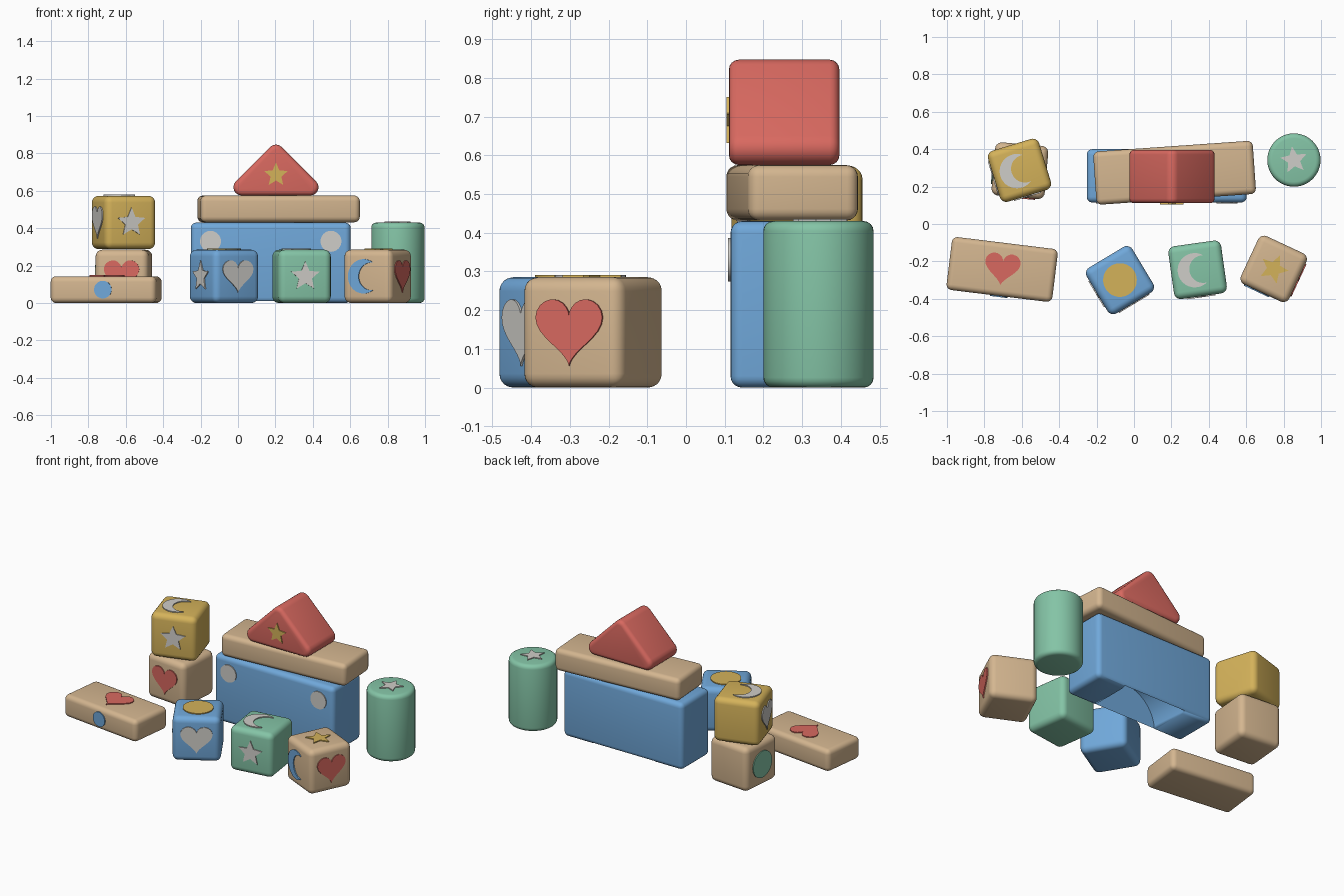
import bpy, bmesh, math
from mathutils import Matrix, Vector

if "Cube" in bpy.data.objects:
    bpy.data.objects.remove(bpy.data.objects["Cube"])


def mat(name, r, g, b):
    lin = lambda c: ((c / 255 + 0.055) / 1.055) ** 2.4
    m = bpy.data.materials.new(name)
    m.diffuse_color = (lin(r), lin(g), lin(b), 1)
    m.use_nodes = True
    m.node_tree.nodes["Principled BSDF"].inputs["Base Color"].default_value = m.diffuse_color
    return m


TAN = mat("natural wood", 212, 182, 144)
BLUE = mat("blue paint", 112, 168, 218)
GREEN = mat("green paint", 132, 196, 166)
RED = mat("red paint", 217, 105, 96)
GOLD = mat("yellow paint", 212, 178, 90)
WHITE = mat("white paint", 207, 205, 200)


def finish(bm, name, material, matrix):
    bmesh.ops.recalc_face_normals(bm, faces=bm.faces)
    me = bpy.data.meshes.new(name)
    bm.to_mesh(me)
    bm.free()
    me.materials.append(material)
    ob = bpy.data.objects.new(name, me)
    bpy.context.collection.objects.link(ob)
    ob.matrix_world = matrix
    bpy.ops.object.select_all(action='DESELECT')
    ob.select_set(True)
    bpy.context.view_layer.objects.active = ob
    bpy.ops.object.shade_smooth_by_angle(angle=math.radians(35))
    return ob


def place(x, y, z, deg=0):
    return Matrix.Translation((x, y, z)) @ Matrix.Rotation(math.radians(deg), 4, 'Z')


def box(name, size, material, matrix, bevel=0.036):
    bm = bmesh.new()
    bmesh.ops.create_cube(bm, size=1)
    bmesh.ops.scale(bm, vec=size, verts=bm.verts)
    bmesh.ops.bevel(bm, geom=bm.edges[:], offset=bevel, segments=5,
                    profile=0.5, affect='EDGES')
    return finish(bm, name, material, matrix)


def extrude(name, pts, z0, z1, material, matrix, bevel=0):
    """Extrude a flat outline along local z, optionally rounding both rims."""
    bm = bmesh.new()
    f = bm.faces.new([bm.verts.new((x, y, z0)) for x, y in pts])
    top = bmesh.ops.extrude_face_region(bm, geom=[f], use_keep_orig=True)
    bmesh.ops.translate(bm, vec=(0, 0, z1 - z0),
                        verts=[v for v in top['geom'] if isinstance(v, bmesh.types.BMVert)])
    if bevel:
        bmesh.ops.recalc_face_normals(bm, faces=bm.faces)
        rims = [e for e in bm.edges if abs(e.verts[0].co.z - e.verts[1].co.z) < 1e-5]
        bmesh.ops.bevel(bm, geom=rims, offset=bevel, segments=4, profile=0.5, affect='EDGES')
    return finish(bm, name, material, matrix)


# Outlines of the painted motifs
def circle(r, n=40):
    return [(r * math.cos(math.tau * i / n), r * math.sin(math.tau * i / n)) for i in range(n)]


def star(r, ratio=0.46):
    return [((r if i % 2 == 0 else r * ratio) * math.cos(math.pi / 2 + i * math.pi / 5),
             (r if i % 2 == 0 else r * ratio) * math.sin(math.pi / 2 + i * math.pi / 5))
            for i in range(10)]


def heart(w=0.19, n=40):
    k = w / 32
    out = []
    for i in range(n):
        t = math.tau * i / n
        out.append((16 * k * math.sin(t) ** 3,
                    k * (2.5 + 13 * math.cos(t) - 5 * math.cos(2 * t)
                         - 2 * math.cos(3 * t) - math.cos(4 * t))))
    return out


def moon(R=0.092, r=0.074, d=0.045, shift=-0.015, n=24):
    tip = (R * R - r * r + d * d) / (2 * d)
    a = math.acos(tip / R)
    b = math.acos((tip - d) / r)
    outer = [a + (math.tau - 2 * a) * i / n for i in range(n + 1)]
    inner = [math.tau - b - (math.tau - 2 * b) * i / n for i in range(1, n)]
    return [(R * math.cos(t) + shift, R * math.sin(t)) for t in outer] + \
           [(d + r * math.cos(t) + shift, r * math.sin(t)) for t in inner]


# Face frames: right, up, outward
FACES = {"front": ((1, 0, 0), (0, 0, 1), (0, -1, 0)),
         "top": ((1, 0, 0), (0, 1, 0), (0, 0, 1)),
         "left": ((0, -1, 0), (0, 0, 1), (-1, 0, 0)),
         "right": ((0, 1, 0), (0, 0, 1), (1, 0, 0))}


def decal(name, pts, material, matrix, face, dist, u=0, v=0):
    a, b, c = (Vector(w) for w in FACES[face])
    frame = Matrix((a, b, c)).transposed().to_4x4()
    frame.translation = a * u + b * v + c * dist
    extrude(name, pts, -0.003, 0.006, material, matrix @ frame)


# Cubes with their motifs
S = 0.285
H = S / 2
cubes = [
    ("blue_cube", BLUE, (-0.075, -0.30, H, 31),
     [("heart", heart(), WHITE, "front"), ("circle", circle(0.09), GOLD, "top"),
      ("star", star(0.085), WHITE, "left")]),
    ("green_cube", GREEN, (0.34, -0.245, H, 8),
     [("star", star(0.08), WHITE, "front"), ("moon", moon(), WHITE, "top")]),
    ("wood_cube", TAN, (0.747, -0.24, H, -25),
     [("moon", moon(), BLUE, "front"), ("star", star(0.08), GOLD, "top"),
      ("heart", heart(), RED, "right")]),
    ("tower_lower_cube", TAN, (-0.61, 0.285, H, -5),
     [("heart", heart(), RED, "front"), ("circle", circle(0.085), GREEN, "left")]),
    ("tower_upper_cube", GOLD, (-0.612, 0.287, H + S + 0.003, 17),
     [("star", star(0.08), WHITE, "front"), ("moon", moon(), WHITE, "top"),
      ("heart", heart(), WHITE, "left")]),
]
for name, material, loc, motifs in cubes:
    m = place(*loc)
    box(name, (S, S, S), material, m)
    for label, pts, paint, face in motifs:
        decal(f"{name}_{face}_{label}", pts, paint, m, face, H)

# Flat plank lying in front
m = place(-0.705, -0.243, 0.0715, -7)
box("flat_plank", (0.57, S, 0.143), TAN, m, 0.03)
decal("flat_plank_heart", heart(), RED, m, "top", 0.0715)
decal("flat_plank_circle", circle(0.047), BLUE, m, "front", H)

# Bridge block, hollowed below by an arch between thin front and back walls
m = place(0.175, 0.2575, 0.215)
bridge = box("arch_block", (0.855, S, 0.43), BLUE, m, 0.03)
cutter = extrude("arch_cutter", circle(0.225, 48), -0.135, 0.135, BLUE,
                 Matrix.Translation((0.175, 0.2575, 0)) @ Matrix.Rotation(math.pi / 2, 4, 'X'))
cutter.hide_render = True
mod = bridge.modifiers.new("arch", 'BOOLEAN')
mod.object = cutter
mod.operation = 'DIFFERENCE'
mod.solver = 'EXACT'
bpy.context.view_layer.objects.active = bridge
bridge.modifiers.move(len(bridge.modifiers) - 1, 0)
bpy.ops.object.modifier_apply(modifier="arch")
bpy.data.objects.remove(cutter)
for side in (-1, 1):
    decal("arch_block_circle", circle(0.056), WHITE, m, "front", H, side * 0.322, 0.115)

# Long plank resting on the bridge
box("roof_plank", (0.855, S, 0.143), TAN, place(0.217, 0.274, 0.503, 4), 0.03)

# Triangular roof: rounded triangle outline extruded front to back
r, half = 0.044, 0.29
tri = []
cx = half - r / math.tan(math.pi / 8)
for px, py, a0, a1 in ((cx, r, -90, 45), (0, half - r * math.sqrt(2), 45, 135), (-cx, r, 135, 270)):
    for i in range(7):
        t = math.radians(a0 + (a1 - a0) * i / 6)
        tri.append((px + r * math.cos(t), py + r * math.sin(t)))
m = place(0.203, 0.2535, 0.575)
extrude("roof_prism", tri, -H, H, RED, m @ Matrix.Rotation(math.pi / 2, 4, 'X'), 0.025)
decal("roof_prism_star", star(0.066), GOLD, m, "front", H, 0, 0.11)

# Standing cylinder with a star on top
m = place(0.855, 0.342, 0, 8)
extrude("cylinder", circle(0.1425, 48), 0, 0.43, GREEN, m, 0.026)
decal("cylinder_star", star(0.074), WHITE, m, "top", 0.43)
